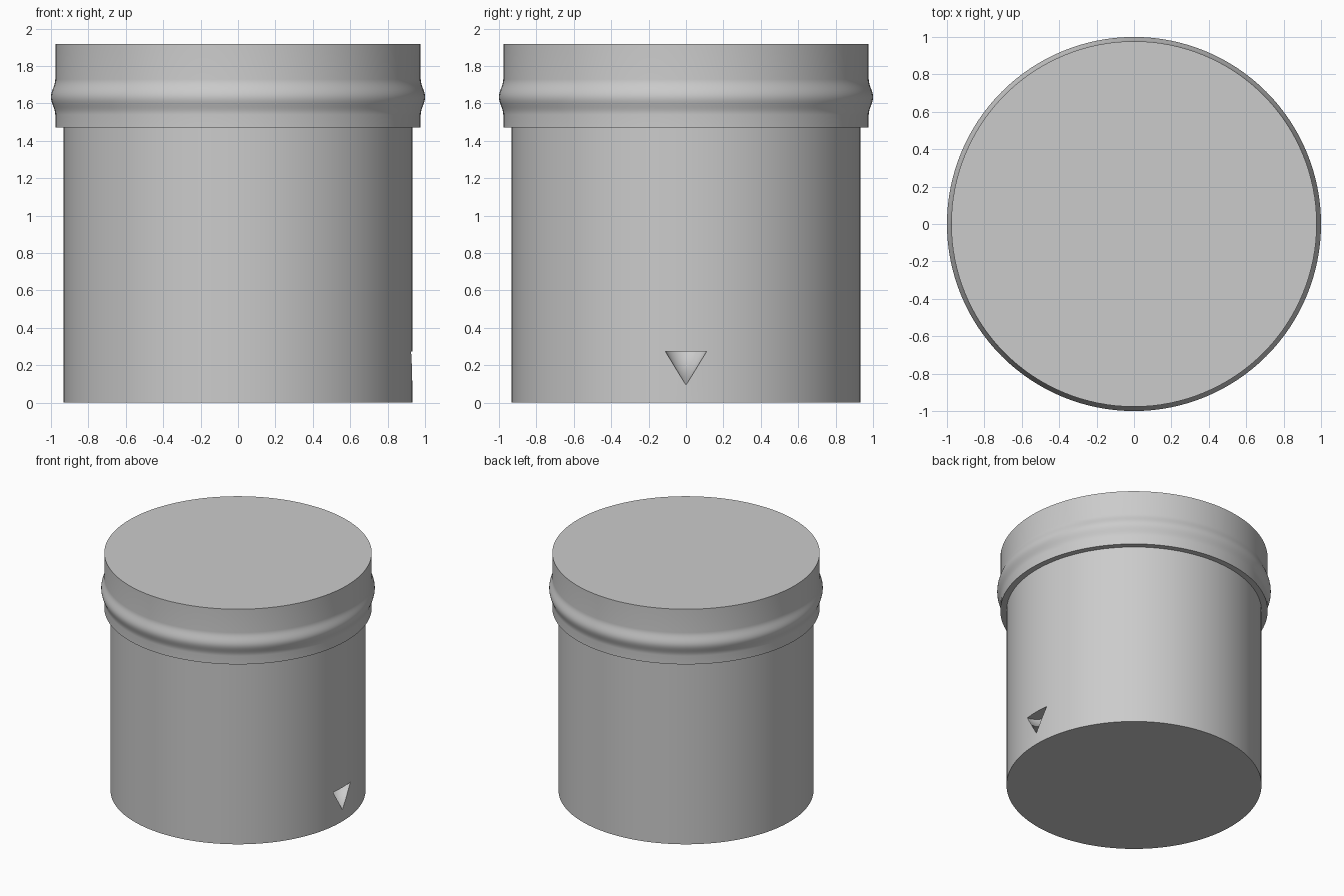
import bpy
import math

if "Cube" in bpy.data.objects:
    bpy.data.objects.remove(bpy.data.objects["Cube"], do_unlink=True)

SIDES = 128


def make_material(name, colour):
    mat = bpy.data.materials.new(name)
    mat.use_nodes = True
    mat.diffuse_color = colour
    mat.node_tree.nodes["Principled BSDF"].inputs["Base Color"].default_value = colour
    return mat


def lathe(name, profile, mat):
    """Closed solid of revolution from (radius, height) points, bottom to top."""
    verts, faces = [], []
    for r, z in profile:
        for i in range(SIDES):
            a = math.tau * i / SIDES
            verts.append((r * math.cos(a), r * math.sin(a), z))
    for k in range(len(profile) - 1):
        for i in range(SIDES):
            j = (i + 1) % SIDES
            lo, hi = k * SIDES, (k + 1) * SIDES
            faces.append((lo + i, lo + j, hi + j, hi + i))
    faces.append(tuple(reversed(range(SIDES))))
    faces.append(tuple(range(len(verts) - SIDES, len(verts))))
    mesh = bpy.data.meshes.new(name)
    mesh.from_pydata(verts, [], faces)
    mesh.materials.append(mat)
    obj = bpy.data.objects.new(name, mesh)
    bpy.context.collection.objects.link(obj)
    return obj


def activate(obj):
    bpy.ops.object.select_all(action="DESELECT")
    obj.select_set(True)
    bpy.context.view_layer.objects.active = obj


grey = make_material("plain grey", (0.6, 0.6, 0.6, 1))

# Canister body, tucked just inside the lid
body = lathe("body", [(0.932, 0), (0.932, 1.49)], grey)

# Cone-shaped notch, point down, cut into the left side of the body
bpy.ops.mesh.primitive_cone_add(vertices=48, radius1=0, radius2=0.11, depth=0.18,
                                location=(0.93, 0, 0.183))
cutter = bpy.context.object
cutter.name = "notch_cutter"
cutter.hide_render = True
cutter.data.materials.append(grey)
activate(body)
cut = body.modifiers.new("notch", "BOOLEAN")
cut.operation = "DIFFERENCE"
cut.solver = "EXACT"
cut.object = cutter
bpy.ops.object.modifier_apply(modifier=cut.name)
bpy.data.objects.remove(cutter, do_unlink=True)

# Lid with a rounded bead running around it
LID_R, BEAD_Z, BEAD_HALF, BEAD_OUT = 0.977, 1.634, 0.095, 0.023
profile = [(LID_R, 1.472)]
for s in range(17):
    t = s / 8 - 1
    bulge = BEAD_OUT * (1 + math.cos(math.pi * t)) / 2
    profile.append((LID_R + bulge, BEAD_Z + BEAD_HALF * t))
profile.append((LID_R, 1.917))
lid = lathe("lid", profile, grey)

for obj in (body, lid):
    activate(obj)
    bpy.ops.object.shade_smooth_by_angle(angle=math.radians(35))
